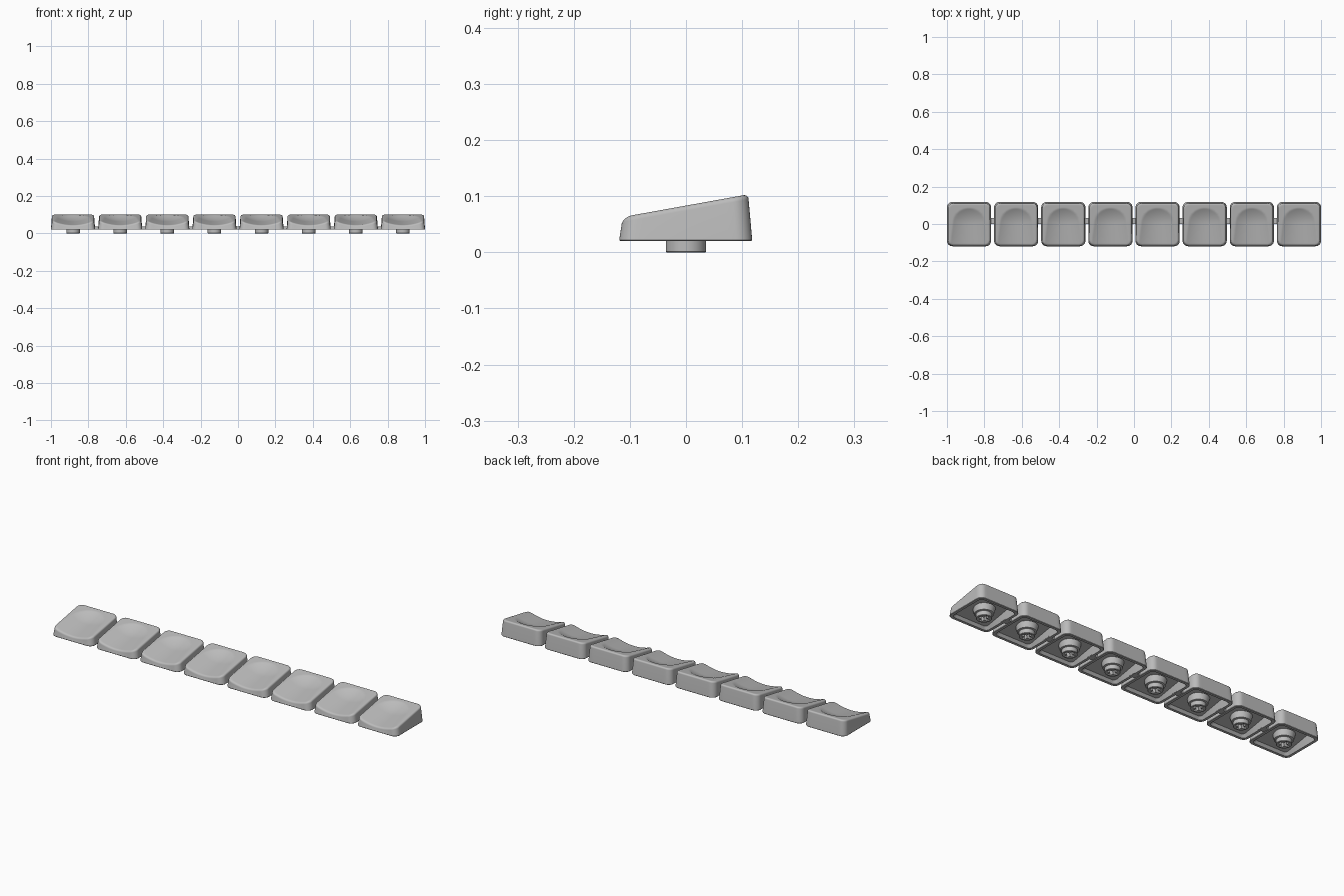
import bpy, bmesh, math

if "Cube" in bpy.data.objects:
    bpy.data.objects.remove(bpy.data.objects["Cube"])

PITCH = 0.252
BASE = 0.02          # height of the lower rim
grey = bpy.data.materials.new("light grey plastic")
grey.diffuse_color = (0.5, 0.5, 0.5, 1)
grey.use_nodes = True
grey.node_tree.nodes["Principled BSDF"].inputs["Base Color"].default_value = grey.diffuse_color


def add_object(name, mesh, x=0, y=0):
    ob = bpy.data.objects.new(name, mesh)
    ob.location = (x, y, 0)
    bpy.context.collection.objects.link(ob)
    return ob


def bm_to_mesh(bm, name):
    bmesh.ops.recalc_face_normals(bm, faces=bm.faces)
    me = bpy.data.meshes.new(name)
    bm.to_mesh(me)
    bm.free()
    me.materials.append(grey)
    return me


def outline(hx, y0, y1, r, seg=8, side=14):
    """Rounded rectangle with evenly divided sides."""
    pts = []
    corners = [(hx - r, y1 - r), (-hx + r, y1 - r), (-hx + r, y0 + r), (hx - r, y0 + r)]
    for i, (cx, cy) in enumerate(corners):
        for k in range(seg + 1):
            a = math.pi / 2 * (i + k / seg)
            pts.append((cx + r * math.cos(a), cy + r * math.sin(a)))
        nx, ny = corners[(i + 1) % 4]
        a = math.pi / 2 * (i + 1)
        ox, oy = r * math.cos(a), r * math.sin(a)
        for k in range(1, side):
            t = k / side
            pts.append((cx + (nx - cx) * t + ox, cy + (ny - cy) * t + oy))
    return pts


def slope(y):
    return 0.0635 + (y + 0.11) * 0.18


def dish(x, y):
    """Finger scoop: round at the back, running out through the front."""
    half = 0.087 + 0.014 * min(1, max(0, -y / 0.11))
    q = (x / half) ** 2 + (max(0, y) / 0.085) ** 2
    return 0.019 * max(0, 1 - q)


def top(x, y):
    return slope(y) - dish(x, y)


# Keycap shell: outer wall, rounded rim, scooped top, hollow underside
def make_cap():
    bm = bmesh.new()
    rings = []

    def ring(pts, z):
        rings.append([bm.verts.new((x, y, z(x, y))) for x, y in pts])

    # cavity from ceiling down to the lower rim
    ring(outline(0.092, -0.094, 0.092, 0.015), lambda x, y: slope(y) - 0.033)
    ring(outline(0.103, -0.104, 0.103, 0.018), lambda x, y: BASE)
    ring(outline(0.1165, -0.1175, 0.1165, 0.028), lambda x, y: BASE)
    ring(outline(0.118, -0.119, 0.118, 0.029), lambda x, y: BASE + 0.002)
    # rounded upper edge
    R = 0.009
    for k in range(6):
        a = math.pi / 2 * k / 5
        d = R * (1 - math.cos(a))
        h = R * (1 - math.sin(a))
        ring(outline(0.113 - d, -0.115 - 0 + d, 0.1115 - d, 0.028 - d * 0.6),
             lambda x, y: top(x, y) - h)
    # scooped top closing toward the middle
    n = 22
    for k in range(1, n):
        t = 1 - k / n
        ring(outline(0.104 * t, -0.106 * t, 0.1025 * t, 0.0226 * t), top)
    for a, b in zip(rings, rings[1:]):
        m = len(a)
        for i in range(m):
            bm.faces.new((a[i], a[(i + 1) % m], b[(i + 1) % m], b[i]))
    centre = bm.verts.new((0, 0, top(0, 0)))
    last = rings[-1]
    for i in range(len(last)):
        bm.faces.new((last[i], last[(i + 1) % len(last)], centre))
    bm.faces.new(rings[0])
    return bm_to_mesh(bm, "keycap")


# Stem: round post flaring into the ceiling
def make_stem():
    profile = [(0.0345, 0), (0.036, 0.0015), (0.036, 0.022), (0.045, 0.024), (0.052, 0.054)]
    bm = bmesh.new()
    n = 40
    rings = [[bm.verts.new((r * math.cos(2 * math.pi * i / n),
                            r * math.sin(2 * math.pi * i / n), z)) for i in range(n)]
             for r, z in profile]
    for a, b in zip(rings, rings[1:]):
        for i in range(n):
            bm.faces.new((a[i], a[(i + 1) % n], b[(i + 1) % n], b[i]))
    bm.faces.new(rings[0])
    bm.faces.new(rings[-1])
    return bm_to_mesh(bm, "stem")


def box(bm, sx, sy, z0, z1):
    vs = bmesh.ops.create_cube(bm, size=1)["verts"]
    for v in vs:
        v.co = (v.co.x * sx, v.co.y * sy, z0 if v.co.z < 0 else z1)


# Cross-shaped socket cut from the stem
def make_cross():
    bm = bmesh.new()
    a, b = 0.027, 0.008
    pts = [(a, -b), (a, b), (b, b), (b, a), (-b, a), (-b, b),
           (-a, b), (-a, -b), (-b, -b), (-b, -a), (b, -a), (b, -b)]
    f = bm.faces.new([bm.verts.new((x, y, -0.01)) for x, y in pts])
    up = bmesh.ops.extrude_face_region(bm, geom=[f])["geom"]
    for v in up:
        if isinstance(v, bmesh.types.BMVert):
            v.co.z = 0.042
    return bm_to_mesh(bm, "socket_cutter")


cutter = add_object("socket_cutter", make_cross())
blank = add_object("stem_blank", make_stem())
mod = blank.modifiers.new("socket", "BOOLEAN")
mod.operation = "DIFFERENCE"
mod.solver = "EXACT"
mod.object = cutter
bpy.context.view_layer.update()
stem_mesh = bpy.data.meshes.new_from_object(
    blank.evaluated_get(bpy.context.evaluated_depsgraph_get()))
bpy.data.objects.remove(blank)
bpy.data.objects.remove(cutter)

bm = bmesh.new()
box(bm, 0.05, 0.034, 0.022, 0.036)
link_mesh = bm_to_mesh(bm, "connector")
cap_mesh = make_cap()

# Row of eight keys joined by small connectors
for i in range(8):
    x = (i - 3.5) * PITCH
    add_object(f"keycap_{i + 1}", cap_mesh, x)
    add_object(f"stem_{i + 1}", stem_mesh, x)
    if i < 7:
        add_object(f"connector_{i + 1}", link_mesh, x + PITCH / 2, 0.016)

# Smooth shading with crisp edges, once per shared mesh
for name in ("keycap_1", "stem_1"):
    ob = bpy.data.objects[name]
    bpy.ops.object.select_all(action="DESELECT")
    ob.select_set(True)
    bpy.context.view_layer.objects.active = ob
    bpy.ops.object.shade_smooth_by_angle(angle=math.radians(30))
